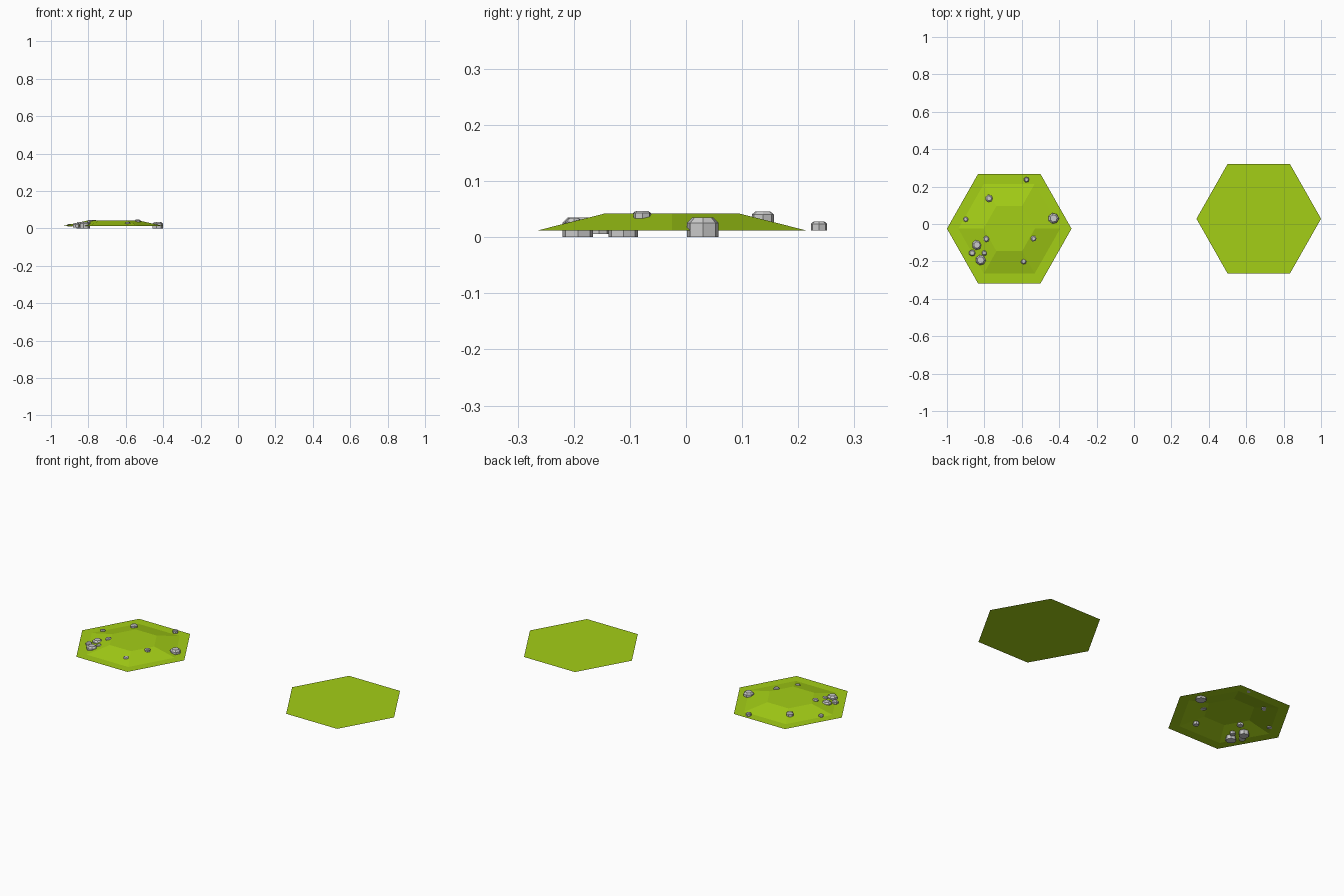
import bpy, math

if "Cube" in bpy.data.objects:
    bpy.data.objects.remove(bpy.data.objects["Cube"])

grass = bpy.data.materials.new("grass")
grass.diffuse_color = (0.37, 0.62, 0.008, 1)
grass.use_nodes = True
grass.node_tree.nodes["Principled BSDF"].inputs["Base Color"].default_value = grass.diffuse_color


def make_object(name, verts, faces, mat=None):
    mesh = bpy.data.meshes.new(name)
    mesh.from_pydata(verts, [], faces)
    mesh.update()
    obj = bpy.data.objects.new(name, mesh)
    bpy.context.collection.objects.link(obj)
    if mat:
        mesh.materials.append(mat)
    return obj


def lofted(name, cx, cy, rings, sides, turn=0, y_scale=1, mat=None, bottom=False):
    """Stack of polygon rings (radius, z) joined by quads, capped at the last ring."""
    verts, faces = [], []
    for r, z in rings:
        for i in range(sides):
            a = turn + 2 * math.pi * i / sides
            verts.append((cx + r * math.cos(a), cy + r * math.sin(a) * y_scale, z))
    for k in range(len(rings) - 1):
        for i in range(sides):
            j = (i + 1) % sides
            a, b = k * sides, (k + 1) * sides
            faces.append((a + i, a + j, b + j, b + i))
    faces.append(tuple(range((len(rings) - 1) * sides, len(rings) * sides)))
    if bottom:
        faces.append(tuple(reversed(range(sides))))
    return make_object(name, verts, faces, mat)


# Hexagonal ground sheets: flat one, and one with a low open-bottomed mound
BASE = 0.012
lofted("flat_tile", 0.667, 0.028, [(0.333, BASE)], 6, y_scale=1.017, mat=grass)
lofted("hill_tile", -0.667, -0.025,
       [(0.333, BASE), (0.272, BASE), (0.137, 0.042)], 6, y_scale=1.017, mat=grass)

# Chunky faceted stones: x, y, radius, bottom z, top z
stones = [
    (-0.575, 0.237, 0.015, 0.012, 0.028),
    (-0.775, 0.137, 0.020, 0.027, 0.046),
    (-0.900, 0.025, 0.014, 0.010, 0.024),
    (-0.430, 0.030, 0.029, 0.000, 0.035),
    (-0.790, -0.080, 0.017, 0.028, 0.046),
    (-0.840, -0.112, 0.027, 0.000, 0.034),
    (-0.865, -0.155, 0.018, 0.006, 0.028),
    (-0.820, -0.193, 0.028, 0.000, 0.035),
    (-0.800, -0.155, 0.015, 0.012, 0.033),
    (-0.537, -0.078, 0.016, 0.033, 0.047),
    (-0.590, -0.200, 0.016, 0.012, 0.033),
]
for n, (x, y, r, z0, z1) in enumerate(stones):
    h = z1 - z0
    lofted(f"stone_{n + 1}", x, y,
           [(r, z0), (r, z0 + 0.72 * h), (r * 0.66, z1)], 7,
           turn=0.9 * n, bottom=True)
